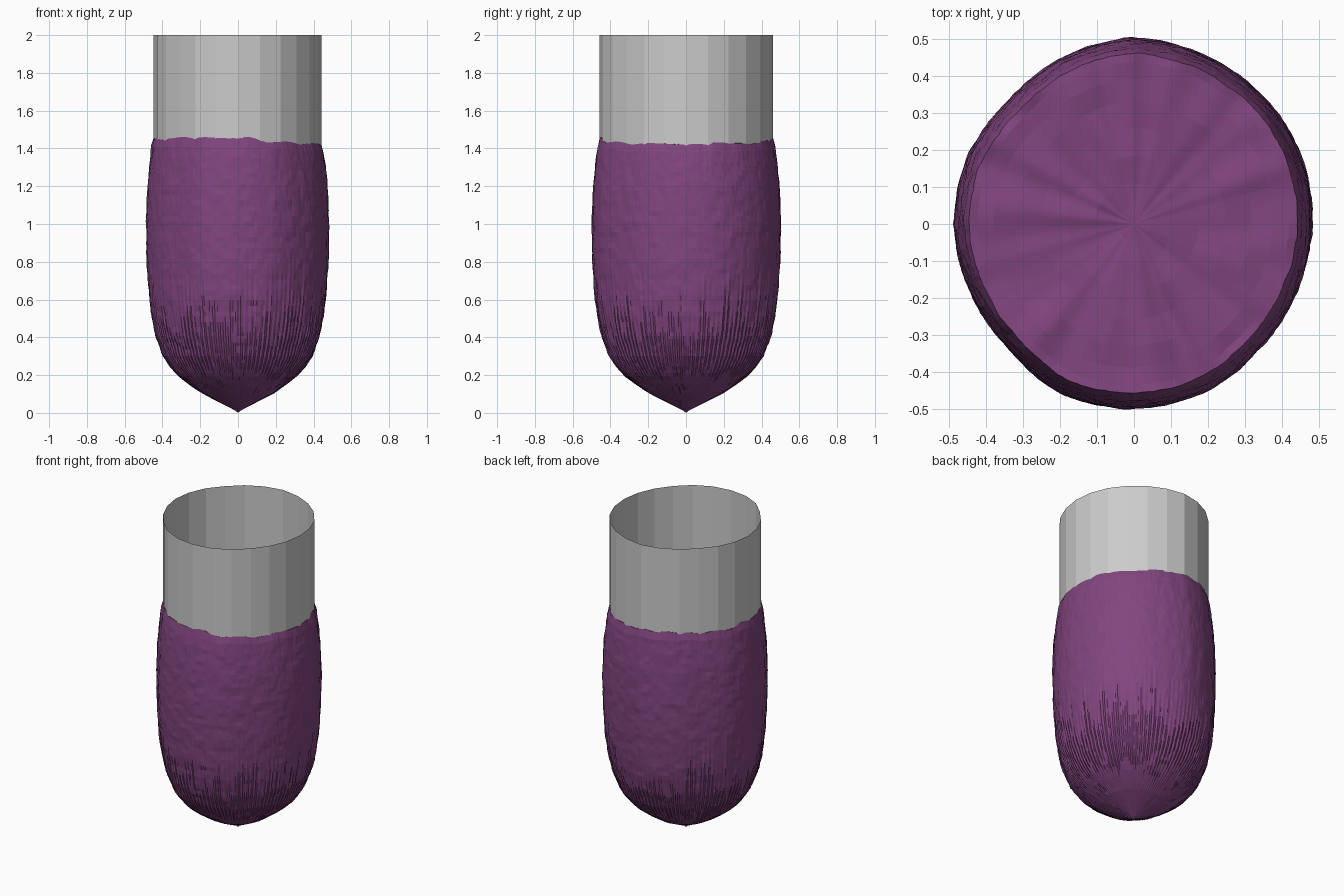
import bpy, bmesh, math, random
from mathutils import Vector, noise

if "Cube" in bpy.data.objects:
    bpy.data.objects.remove(bpy.data.objects["Cube"])

random.seed(4)
SEG = 216

# outline radius around the body at its widest, every 22.5 degrees from +x
OUTLINE = [.482, .488, .49, .495, .503, .49, .476, .485,
           .487, .48, .478, .5, .499, .494, .478, .477]
# side profile: (height, fraction of the outline radius)
PROFILE = [(0.005, 0), (.04, .14), (.1, .38), (.15, .53), (.2, .66), (.25, .745),
           (.3, .81), (.4, .89), (.5, .935), (.6, .965), (.8, .993), (1.0, 1.0),
           (1.2, .985), (1.35, .955), (1.42, .935), (1.45, .915)]


def outline(a):
    t = (a / math.tau * 16) % 16
    i = int(t)
    f = t - i
    return OUTLINE[i] * (1 - f) + OUTLINE[(i + 1) % 16] * f


def profile(z):
    for (z0, r0), (z1, r1) in zip(PROFILE, PROFILE[1:]):
        if z <= z1:
            return r0 + (r1 - r0) * max(0, z - z0) / (z1 - z0)
    return PROFILE[-1][1]


def material(name, color):
    m = bpy.data.materials.new(name)
    m.diffuse_color = color
    m.use_nodes = True
    m.node_tree.nodes["Principled BSDF"].inputs["Base Color"].default_value = m.diffuse_color
    return m


def finish(name, bm, mat=None):
    me = bpy.data.meshes.new(name)
    bm.to_mesh(me)
    bm.free()
    ob = bpy.data.objects.new(name, me)
    bpy.context.collection.objects.link(ob)
    if mat:
        me.materials.append(mat)
    return ob


def bridge(bm, a, b):
    n = len(a)
    for i in range(n):
        bm.faces.new((a[i], a[(i + 1) % n], b[(i + 1) % n], b[i]))


# rough, ribbed body with a pointed base and an uneven flat top
bm = bmesh.new()
heights = [.012 + .018 * i for i in range(24)]
while heights[-1] < 1.42:
    heights.append(heights[-1] + .028)
heights[-1] = 1.45
rib_top = [random.uniform(.5, .85) for _ in range(SEG)]
rings = []
for z in heights:
    ring = []
    for s in range(SEG):
        a = math.tau * s / SEG
        r = outline(a) * profile(z)
        p = Vector((r * math.cos(a), r * math.sin(a), z))
        # vertical ribs on the lower half, fading upwards
        rib = max(0, min(1, (rib_top[s] - z) / .25)) * min(1, z / .3)
        r += (.0035 if s % 2 else -.0035) * rib * random.uniform(.5, 1.2)
        # rough skin
        r += .004 * noise.noise(p * 18) * min(1, z / .1)
        r += random.uniform(-.0012, .0012) * min(1, z / .1)
        # uneven upper edge, lower towards +x
        k = max(0, (z - 1.1) / .35)
        zz = z + k * (.005 - .035 * max(0, math.cos(a)) + .018 * noise.noise(p * 9))
        ring.append(bm.verts.new((r * math.cos(a), r * math.sin(a), zz)))
    rings.append(ring)
# top surface closing inwards
for f in (.95, .85, .72, .56, .4, .24, .1):
    ring = []
    for s in range(SEG):
        e = rings[len(heights) - 1][s].co
        p = Vector((e.x * f, e.y * f, 0))
        z = 1.445 + (e.z - 1.445) * f + .012 * noise.noise(p * 9)
        ring.append(bm.verts.new((p.x, p.y, z)))
    rings.append(ring)
for a, b in zip(rings, rings[1:]):
    bridge(bm, a, b)
tip = bm.verts.new((0, 0, 0))
centre = bm.verts.new((0, 0, 1.445))
for i in range(SEG):
    j = (i + 1) % SEG
    bm.faces.new((tip, rings[0][j], rings[0][i]))
    bm.faces.new((centre, rings[-1][i], rings[-1][j]))
finish("body", bm, material("purple", (.22, .06, .21, 1)))

# thin open collar rising out of the body
bm = bmesh.new()
SIDES = 24
rows = []
for z in (1.36, 2.0):
    row = []
    for i in range(SIDES):
        a = math.tau * i / SIDES
        r = outline(a) * .918
        row.append(bm.verts.new((r * math.cos(a), r * math.sin(a), z)))
    rows.append(row)
bridge(bm, *rows)
finish("collar", bm)
